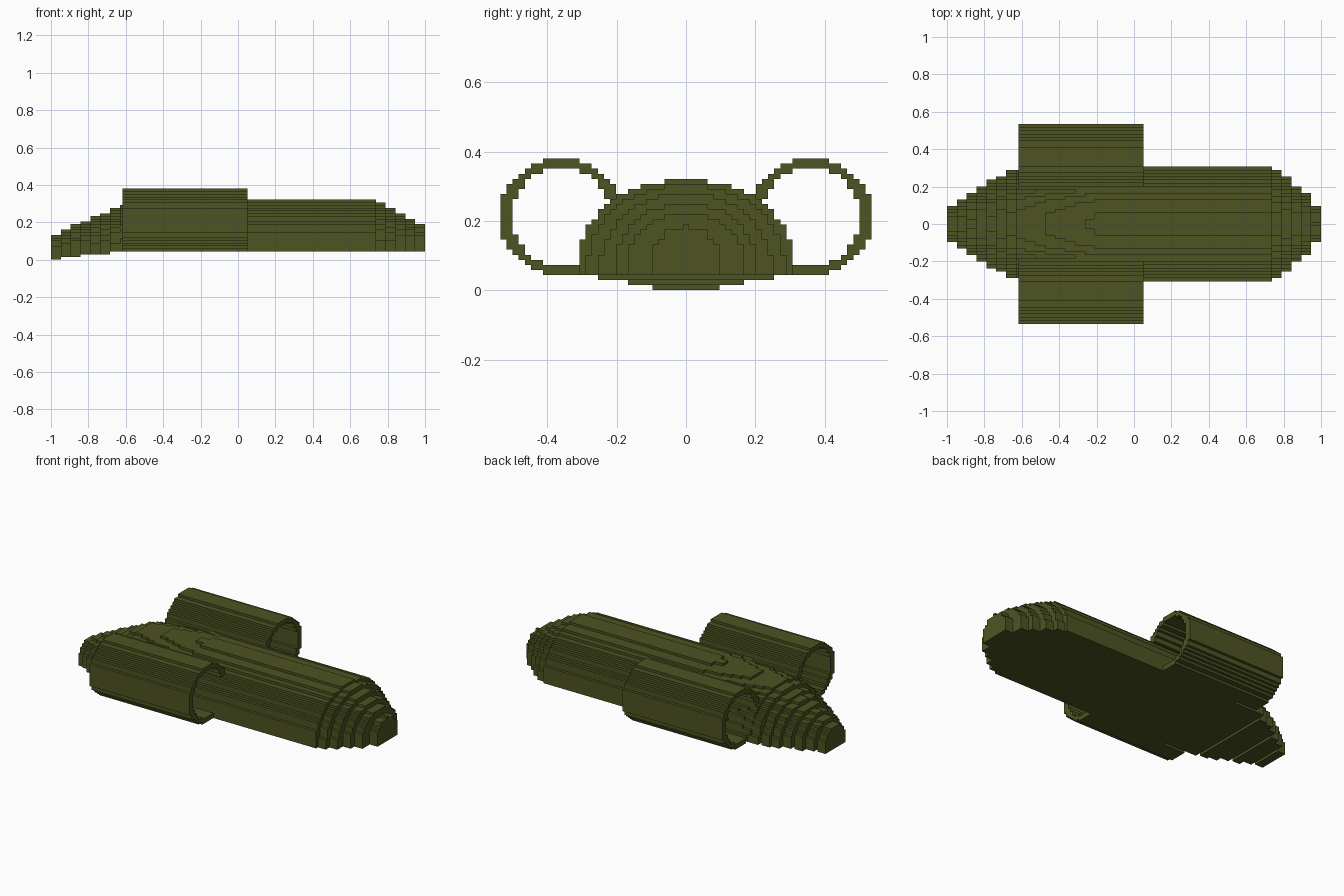
import bpy, bmesh

if "Cube" in bpy.data.objects:
    bpy.data.objects.remove(bpy.data.objects["Cube"])

DY, DZ = 2 / 114, 0.0146      # step size across and up
SLAB = 2 / 38                 # length of one hull slab

olive = bpy.data.materials.new("olive_green")
olive.diffuse_color = (0.075, 0.088, 0.016, 1)
olive.use_nodes = True
olive.node_tree.nodes["Principled BSDF"].inputs["Base Color"].default_value = olive.diffuse_color


def stepped_mesh(name, cells, xs):
    """Skin a set of (slab, column, row) cells, keeping only exposed faces."""
    bm = bmesh.new()
    verts = {}

    def vert(i, j, k):
        if (i, j, k) not in verts:
            verts[i, j, k] = bm.verts.new((xs[i], (j - 0.5) * DY, k * DZ))
        return verts[i, j, k]

    for cell in cells:
        for axis in range(3):
            for side in (0, 1):
                near = list(cell)
                near[axis] += 2 * side - 1
                if tuple(near) in cells:
                    continue
                quad = []
                for u, v in ((0, 0), (1, 0), (1, 1), (0, 1)):
                    c = list(cell)
                    c[axis] += side
                    c[(axis + 1) % 3] += u
                    c[(axis + 2) % 3] += v
                    quad.append(vert(*c))
                bm.faces.new(quad if side else quad[::-1])
    me = bpy.data.meshes.new(name)
    bm.to_mesh(me)
    bm.free()
    me.materials.append(olive)
    ob = bpy.data.objects.new(name, me)
    bpy.context.collection.objects.link(ob)
    return ob


# Hull: domed slabs (half width, top height, bottom row) from tail to nose
tail = [(0.105, 0.135, 0), (0.14, 0.16, 1), (0.175, 0.185, 1), (0.205, 0.21, 2),
        (0.235, 0.23, 2), (0.255, 0.25, 2), (0.285, 0.275, 3)]
middle = []
for s in range(7, 33):
    t = min(1, (s - 7) / 8)
    middle.append((0.29 + 0.025 * t, 0.295 + 0.025 * t, 3))
nose = [(0.285, 0.305, 3), (0.25, 0.28, 3), (0.21, 0.25, 3),
        (0.175, 0.22, 3), (0.105, 0.185, 3)]

hull = set()
for s, (half, top, low) in enumerate(tail + middle + nose):
    rise = top - low * DZ - 0.002
    for k in range(low, 24):
        up = ((k + 0.5 - low) * DZ) / rise
        for j in range(-18, 19):
            if (abs(j * DY) / half) ** 2.2 + up ** 2.2 <= 1:
                hull.add((s, j, k))
stepped_mesh("hull", hull, [-1 + i * SLAB for i in range(39)])

# Open side tubes
for side, name in ((-1, "front_tube"), (1, "back_tube")):
    tube = set()
    for k in range(3, 26):
        z = (k + 0.5 - 14.5) * DZ
        for j in range(8, 34):
            y = j * DY - 0.36
            outer = (y / 0.178) ** 2 + (z / 0.17) ** 2 <= 1
            inner = (y / 0.143) ** 2 + (z / 0.141) ** 2 <= 1
            if outer and not inner:
                tube.add((0, side * j, k))
    stepped_mesh(name, tube, [-0.617, 0.05])
